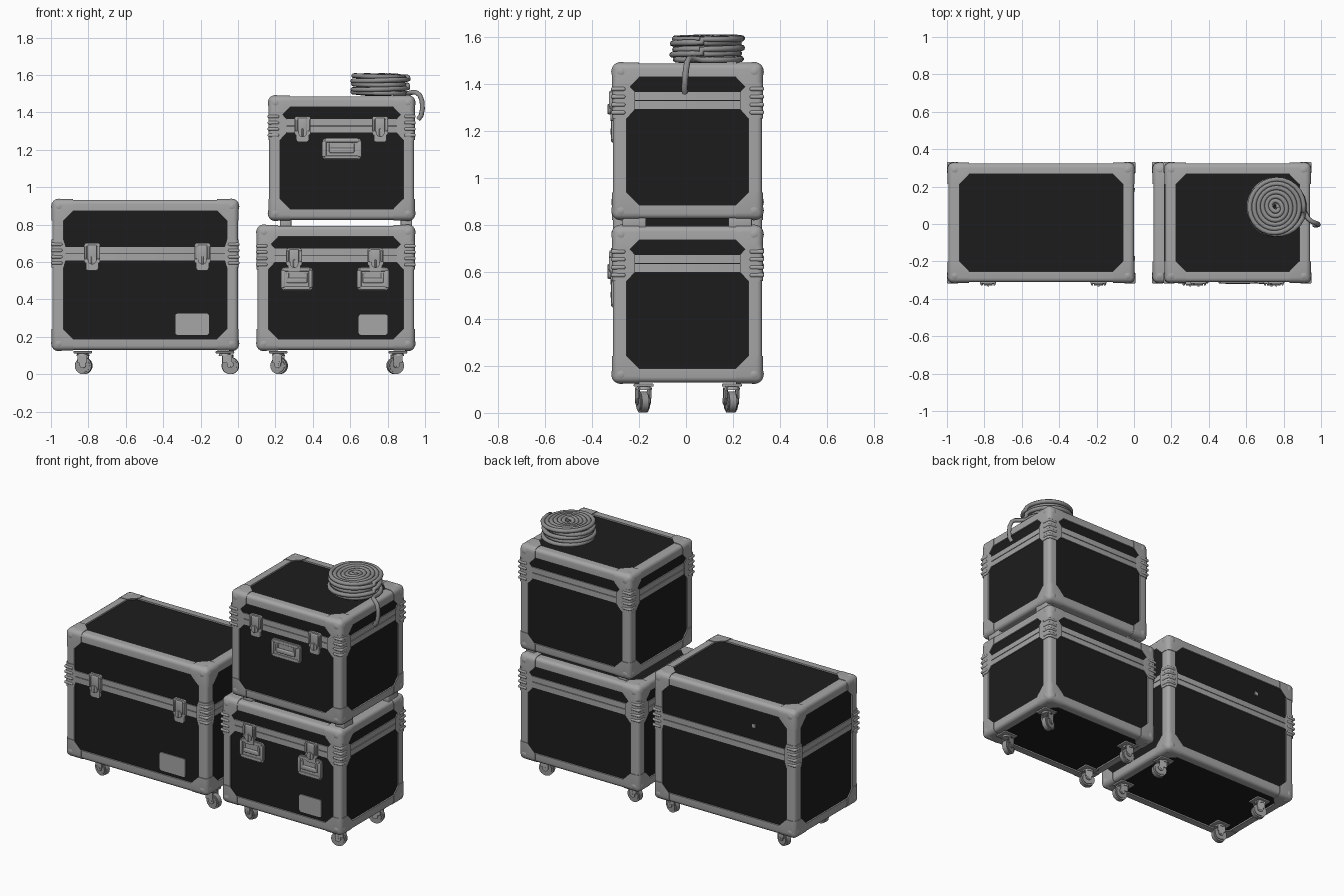
import bpy, bmesh, math, random
from mathutils import Matrix, Vector

if "Cube" in bpy.data.objects:
    bpy.data.objects.remove(bpy.data.objects["Cube"])
random.seed(4)

def material(name, c):
    m = bpy.data.materials.new(name)
    m.diffuse_color = (c, c, c, 1)
    m.use_nodes = True
    m.node_tree.nodes["Principled BSDF"].inputs["Base Color"].default_value = m.diffuse_color
    return m

BLACK = material("black_panel", 0.012)
METAL = material("grey_metal", 0.38)
WHEEL = material("wheel_grey", 0.30)
CABLE = material("cable_grey", 0.28)
Y0, Y1 = -0.311, 0.324          # shared depth of the cases
YC, DY = (Y0 + Y1) / 2, Y1 - Y0

def finish(name, bm, mat):
    me = bpy.data.meshes.new(name)
    bm.to_mesh(me)
    bm.free()
    me.materials.append(mat)
    ob = bpy.data.objects.new(name, me)
    bpy.context.collection.objects.link(ob)
    bpy.ops.object.select_all(action='DESELECT')
    bpy.context.view_layer.objects.active = ob
    ob.select_set(True)
    bpy.ops.object.shade_smooth_by_angle(angle=math.radians(35))
    return ob

def merge(bm, tb, M):
    tb.transform(M)
    bmesh.ops.recalc_face_normals(tb, faces=tb.faces[:])
    me = bpy.data.meshes.new("tmp")
    tb.to_mesh(me)
    tb.free()
    bm.from_mesh(me)
    bpy.data.meshes.remove(me)

def box(bm, c, s, bev=0.0, axis=None, M=Matrix()):
    """box, bevelled on all edges or only on the edges along one axis"""
    tb = bmesh.new()
    bmesh.ops.create_cube(tb, size=1, matrix=Matrix.Diagonal((*s, 1)))
    if bev:
        es = [e for e in tb.edges if axis is None or
              abs((e.verts[0].co - e.verts[1].co)[axis]) > 1e-5]
        bmesh.ops.bevel(tb, geom=es, offset=bev, segments=3, profile=0.5, affect='EDGES')
    merge(bm, tb, M @ Matrix.Translation(c))

def cyl(bm, c, r, d, axis='Z', r2=None, n=24, M=Matrix()):
    tb = bmesh.new()
    bmesh.ops.create_cone(tb, cap_ends=True, segments=n, radius1=r, radius2=r2 or r, depth=d)
    R = Matrix.Rotation(math.pi / 2, 4, 'X') if axis == 'Y' else Matrix()
    merge(bm, tb, M @ Matrix.Translation(c) @ R)

def hull(bm, pts, origin, signs, r=0.022):
    """convex piece whose outer case edges (two zero coordinates) are rounded"""
    tb = bmesh.new()
    for p in pts:
        tb.verts.new(p)
    bmesh.ops.convex_hull(tb, input=tb.verts[:])
    bmesh.ops.dissolve_limit(tb, angle_limit=0.01, verts=tb.verts[:], edges=tb.edges[:])
    es = [e for e in tb.edges if sum(all(abs(v.co[i]) < 1e-6 for v in e.verts)
                                     for i in range(3)) >= 2]
    bmesh.ops.bevel(tb, geom=es, offset=r, segments=4, profile=0.5, affect='EDGES')
    merge(bm, tb, Matrix.Translation(origin) @ Matrix.Diagonal((*signs, 1)))

def case(name, x0, x1, z0, z1, seam, brace):
    lo, hi = Vector((x0, Y0, z0)), Vector((x1, Y1, z1))
    mid, size = (lo + hi) / 2, hi - lo
    w, t, c = 0.058, 0.012, 0.115
    # black plywood body
    bm = bmesh.new()
    box(bm, mid, size - Vector((0.018,) * 3))
    finish(name + "_panels", bm, BLACK)
    # edge extrusions
    bm = bmesh.new()
    prof = [(0, 0), (w, 0), (w, t), (t, w), (0, w)]
    for a in range(3):
        b, d = (a + 1) % 3, (a + 2) % 3
        for sb in (1, -1):
            for sd in (1, -1):
                pts = []
                for u, v in prof:
                    for l in (-1, 1):
                        p = [0, 0, 0]
                        p[a], p[b], p[d] = l * (size[a] / 2 - 0.03), u, v
                        pts.append(p)
                o, s = mid.copy(), [1, 1, 1]
                o[b], o[d] = (lo if sb > 0 else hi)[b], (lo if sd > 0 else hi)[d]
                s[b], s[d] = sb, sd
                hull(bm, pts, o, s)
    # seam bands of lid and body
    for dz in (-0.019, 0.019):
        box(bm, (mid.x, mid.y, seam + dz), (size.x - 0.006, size.y - 0.006, 0.034), 0.02, 2)
    finish(name + "_edge_trim", bm, METAL)
    # ball corners and seam braces
    bm = bmesh.new()
    e = 0.004
    plate = [(0, 0), (c, 0), (c, w + 0.006), (w + 0.006, c), (0, c)]
    cpts = {(0, u, v) for u, v in plate} | {(u, 0, v) for u, v in plate} | {(u, v, 0) for u, v in plate}
    bw = w + 0.006
    bpts = [p for s in (-1, 1) for p in
            [(0, 0, s * .075), (bw, 0, s * .075), (0, bw, s * .075),
             (bw + brace, 0, s * .036), (0, bw + brace, s * .036)]]
    for sx in (1, -1):
        for sy in (1, -1):
            X, Y = (lo.x - e if sx > 0 else hi.x + e), (lo.y - e if sy > 0 else hi.y + e)
            hull(bm, bpts, (X, Y, seam), (sx, sy, 1))
            for dz in (-0.05, -0.017, 0.017, 0.05):
                box(bm, (X + sx * .027, Y + sy * .027, seam + dz), (.062, .062, .018), .008)
            for sz in (1, -1):
                Z = lo.z - e if sz > 0 else hi.z + e
                hull(bm, sorted(cpts), (X, Y, Z), (sx, sy, sz), 0.03)
                tb = bmesh.new()
                bmesh.ops.create_uvsphere(tb, u_segments=20, v_segments=12, radius=0.042)
                merge(bm, tb, Matrix.Translation((X + sx * .039, Y + sy * .039, Z + sz * .039)))
    finish(name + "_corners", bm, METAL)

def latch(name, x, z, h=0.15):
    bm = bmesh.new()
    box(bm, (x, Y0 - .001, z + h * .12), (.085, .014, h * .72), .012, 1)
    box(bm, (x, Y0 - .002, z - h * .25), (.068, .016, h * .5), .014, 1)
    box(bm, (x, Y0 - .008, z + .02), (.05, .014, h * .55), .005)
    cyl(bm, (x, Y0 - .013, z - .02), .023, .012, 'Y')
    box(bm, (x, Y0 - .018, z - .02), (.01, .01, .042), .003)
    for s in (-1, 1):
        box(bm, (x + s * .034, Y0 - .008, z + .02), (.012, .018, h * .45), .004)
    finish(name, bm, METAL)

def handle(name, x, z, w, h):
    bm = bmesh.new()
    box(bm, (x, Y0 + .005, z), (w, .012, h), .022, 1)
    for s in (-1, 1):                                       # raised rim
        box(bm, (x, Y0 - .002, z + s * (h / 2 - .013)), (w - .03, .01, .018), .004)
        box(bm, (x + s * (w / 2 - .013), Y0 - .002, z), (.018, .01, h - .03), .004)
    box(bm, (x, Y0 - .004, z - .008), (w * .62, .014, .028), .006)   # grip
    for s in (-1, 1):
        box(bm, (x + s * w * .29, Y0 - .003, z + .006), (.014, .012, h * .42), .004)
    finish(name, bm, METAL)

def label(name, x0, x1, z0, z1):
    bm = bmesh.new()
    box(bm, ((x0 + x1) / 2, Y0 + .007, (z0 + z1) / 2), (x1 - x0, .008, z1 - z0), .014, 1)
    finish(name, bm, METAL)

def caster(name, x, y, swivel, off):
    M = Matrix.Translation((x, y, 0)) @ Matrix.Rotation(swivel, 4, 'Z')
    bm = bmesh.new()
    box(bm, (x, y, .118), (.10, .085, .012), .004)
    cyl(bm, (0, 0, .106), .034, .018, r2=.028, M=M)
    for s in (-1, 1):                                       # fork
        box(bm, (off * .5, s * .026, .083), (.05, .005, .045), M=M)
        cyl(bm, (off, s * .026, .052), .018, .006, 'Y', M=M)
    box(bm, (off * .4, 0, .103), (.055, .057, .008), M=M)
    cyl(bm, (off, 0, .05), .008, .062, 'Y', n=12, M=M)
    finish(name + "_fork", bm, METAL)
    bm = bmesh.new()
    cyl(bm, (off, 0, .046), .045, .030, 'Y', M=M)
    for s in (-1, 1):
        cyl(bm, (off, s * .017, .046), .036, .006, 'Y', M=M)
    finish(name + "_wheel", bm, WHEEL)

# three cases
case("left_case", -0.992, 0.0, 0.13, 0.932, 0.645, 0.012)
case("lower_case", 0.104, 0.942, 0.13, 0.794, 0.636, 0.035)
case("upper_case", 0.166, 0.942, 0.826, 1.486, 1.328, 0.035)

# front hardware
for i, x in enumerate((-0.78, -0.19)):
    latch(f"left_case_latch_{i}", x, 0.63)
for i, x in enumerate((0.30, 0.735)):
    latch(f"lower_case_latch_{i}", x, 0.612, 0.13)
    handle(f"lower_case_handle_{i}", (0.315, 0.722)[i], 0.51, 0.17, 0.125)
for i, x in enumerate((0.345, 0.76)):
    latch(f"upper_case_latch_{i}", x, 1.312, 0.14)
handle("upper_case_handle", 0.555, 1.205, 0.21, 0.115)
label("left_case_label", -0.335, -0.155, 0.21, 0.325)
label("lower_case_label", 0.645, 0.80, 0.21, 0.32)
bm = bmesh.new()
box(bm, (-0.70, Y1 - .007, 0.77), (.022, .008, .022), .004, 1)
finish("left_case_back_stud", bm, METAL)

# feet between the stacked cases
bm = bmesh.new()
for x in (0.255, 0.90):
    for y in (-0.22, 0.23):
        box(bm, (x, y, 0.81), (.06, .10, .05), .006)
finish("stacking_feet", bm, METAL)

# casters
for n, xs in (("left_case", (-0.83, -0.07)), ("lower_case", (0.215, 0.855))):
    for i, x in enumerate(xs):
        for j, y in enumerate((-0.18, 0.195)):
            off = (.03 if n == "left_case" else -.015) if i else .005
            caster(f"{n}_caster_{i}{j}", x, y, random.uniform(-.35, .35), off)

# coiled cable: stacked spirals plus a hanging tail
cx, cy, turns, step = 0.757, 0.09, 6, 26
path = [(0.963, -.005, 1.362), (0.980, -.006, 1.385), (0.986, -.004, 1.42), (0.984, 0, 1.46),
        (0.972, .005, 1.492), (0.952, .012, 1.507), (0.93, .03, 1.507)]
for k in range(5):
    N = turns * step
    wob = [random.uniform(-1, 1) for _ in range(4)]
    for i in range(N + 1):
        f = i / N
        rad = 0.153 - 0.137 * (f if k % 2 == 0 else 1 - f)
        ang = 2 * math.pi * turns * (k + f) - 0.15
        rad += .003 * math.sin(2 * ang * .97 + 3 * wob[0])
        z = 1.505 + .022 * k + .004 * math.sin(ang * 1.13 + 3 * wob[1]) + .002 * wob[2]
        path.append((cx + rad * math.cos(ang), cy + rad * math.sin(ang), z))
cu = bpy.data.curves.new("cable_coil", 'CURVE')
cu.dimensions = '3D'
cu.bevel_depth, cu.bevel_resolution, cu.use_fill_caps = 0.013, 2, True
sp = cu.splines.new('POLY')
sp.points.add(len(path) - 1)
for p, q in zip(sp.points, path):
    p.co = (*q, 1)
sp.use_smooth = True
cu.materials.append(CABLE)
coil = bpy.data.objects.new("cable_coil", cu)
bpy.context.collection.objects.link(coil)
